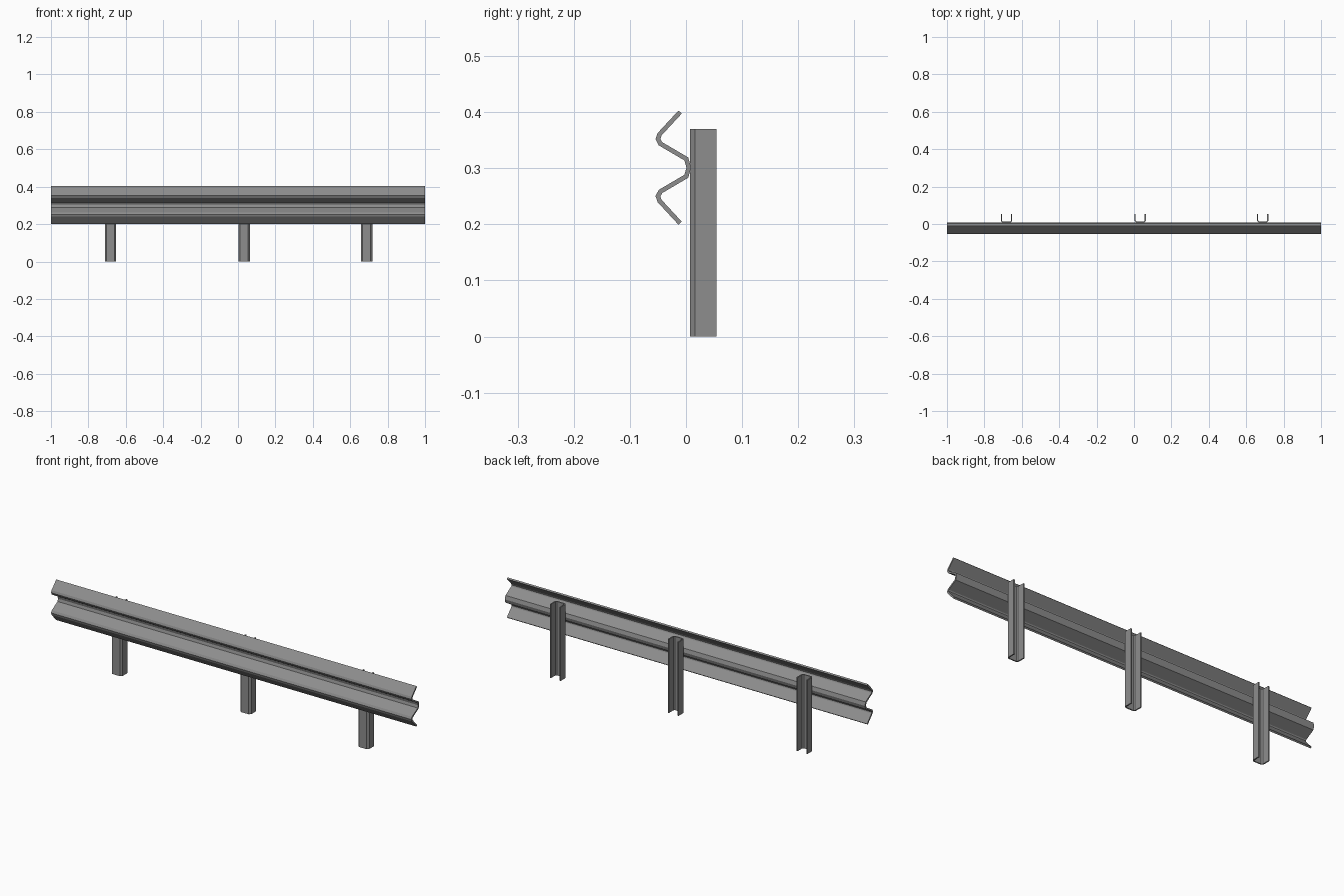
import bpy, bmesh
from mathutils import Vector

if "Cube" in bpy.data.objects:
    bpy.data.objects.remove(bpy.data.objects["Cube"])

steel = bpy.data.materials.new("galvanised grey")
steel.diffuse_color = (0.27, 0.27, 0.27, 1)
steel.use_nodes = True
steel.node_tree.nodes["Principled BSDF"].inputs["Base Color"].default_value = steel.diffuse_color


def thicken(path, t):
    """Offset an open 2D path to both sides with mitred corners."""
    pts = [Vector(p) for p in path]
    left, right = [], []
    for i, p in enumerate(pts):
        normals = []
        for a, b in ((i - 1, i), (i, i + 1)):
            if a >= 0 and b < len(pts):
                d = (pts[b] - pts[a]).normalized()
                normals.append(Vector((-d.y, d.x)))
        m = sum(normals, Vector((0, 0))).normalized()
        m *= t / 2 / m.dot(normals[0])
        left.append(p + m)
        right.append(p - m)
    return left, right


def sheet(name, path, t, start, end, place):
    """Extrude a bent metal sheet; place(u, v, w) gives the 3D point."""
    left, right = thicken(path, t)
    bm = bmesh.new()
    L0, R0, L1, R1 = [[bm.verts.new(place(p.x, p.y, w)) for p in side]
                      for side, w in ((left, start), (right, start),
                                      (left, end), (right, end))]
    for i in range(len(path) - 1):
        for a, b in ((L0, L1), (R0, R1), (L0, R0), (L1, R1)):
            bm.faces.new((a[i], a[i + 1], b[i + 1], b[i]))
    for i in (0, -1):
        bm.faces.new((L0[i], R0[i], R1[i], L1[i]))
    bmesh.ops.recalc_face_normals(bm, faces=bm.faces)
    mesh = bpy.data.meshes.new(name)
    bm.to_mesh(mesh)
    bm.free()
    mesh.materials.append(steel)
    obj = bpy.data.objects.new(name, mesh)
    bpy.context.collection.objects.link(obj)
    return obj


# W-shaped rail: upper half profile (y, height above rail middle), mirrored
half = [(-0.0105, 0.099), (-0.047, 0.0595), (-0.050, 0.051),
        (-0.0455, 0.0425), (0.0005, 0.0155)]
profile = half + [(0.005, 0)] + [(y, -z) for y, z in reversed(half)]
sheet("guard_rail", profile, 0.008, -1, 1,
      lambda u, v, w: (w, u, 0.301 + v))

# U-channel posts, open to the back, with chamfered front corners
side = [(0.027, 0.054), (0.027, 0.017), (0.020, 0.010)]
channel = [(-x, y) for x, y in side] + side[::-1]
for name, cx in (("left_post", -0.682), ("middle_post", 0.033),
                 ("right_post", 0.688)):
    sheet(name, channel, 0.006, 0, 0.37,
          lambda u, v, w, cx=cx: (cx + u, v, w))
